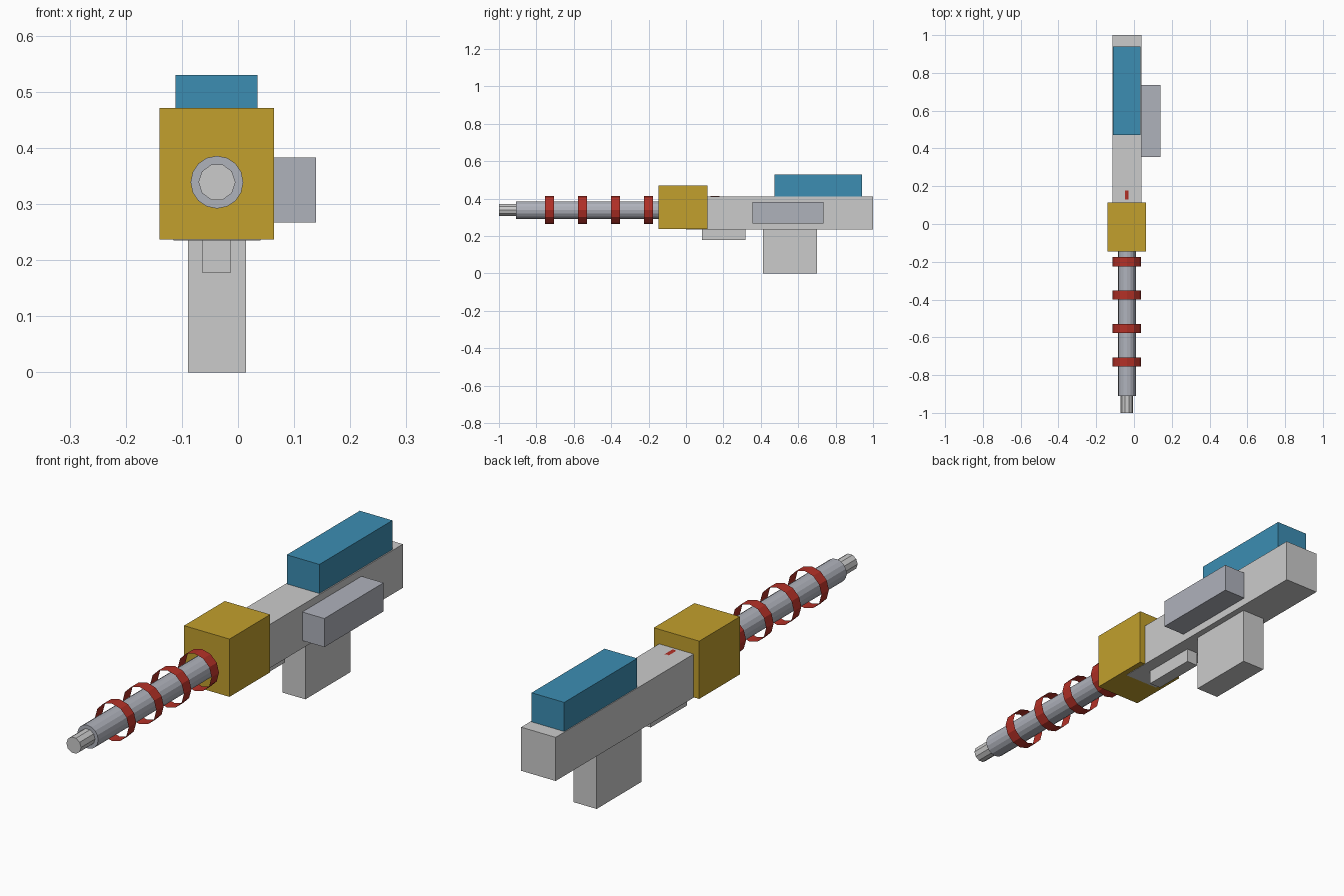
import bpy
import math

if "Cube" in bpy.data.objects:
    bpy.data.objects.remove(bpy.data.objects["Cube"])

AXIS_X, AXIS_Z = -0.0375, 0.339   # barrel axis, runs along y


def material(name, rgb):
    m = bpy.data.materials.new(name)
    m.diffuse_color = (*rgb, 1)
    m.use_nodes = True
    m.node_tree.nodes["Principled BSDF"].inputs["Base Color"].default_value = m.diffuse_color
    return m


YELLOW = material("yellow", (0.54, 0.35, 0.026))
BLUE = material("blue", (0.045, 0.27, 0.45))
RED = material("red", (0.45, 0.03, 0.02))
STEEL = material("steel", (0.43, 0.445, 0.50))


def finish(name, mat):
    ob = bpy.context.object
    ob.name = name
    if mat:
        ob.data.materials.append(mat)
    return ob


def box(name, x, y, z, mat=None):
    """Box from (min, max) pairs."""
    bpy.ops.mesh.primitive_cube_add(
        size=1, location=[sum(p) / 2 for p in (x, y, z)])
    ob = finish(name, mat)
    ob.scale = [p[1] - p[0] for p in (x, y, z)]
    bpy.ops.object.transform_apply(location=False, rotation=False, scale=True)
    return ob


def tube(name, radius, y, sides, mat=None, spin=0.0, fill='NGON'):
    """Cylinder along y on the barrel axis."""
    bpy.ops.mesh.primitive_cylinder_add(
        vertices=sides, radius=radius, depth=y[1] - y[0], end_fill_type=fill,
        location=(AXIS_X, sum(y) / 2, AXIS_Z),
        rotation=(math.pi / 2, spin, 0))
    return finish(name, mat)


# Main body, magazine and small trigger block
box("body", (-0.115, 0.04), (0.0, 1.0), (0.235, 0.412))
box("magazine", (-0.089, 0.014), (0.412, 0.70), (0.0, 0.24))
box("trigger_block", (-0.064, -0.0125), (0.085, 0.318), (0.178, 0.24))

# Coloured housings
box("front_housing", (-0.14, 0.064), (-0.146, 0.115), (0.2365, 0.471), YELLOW)
box("top_cell", (-0.1115, 0.035), (0.472, 0.94), (0.41, 0.53), BLUE)
box("side_box", (0.035, 0.139), (0.355, 0.735), (0.267, 0.383), STEEL)

# Barrel and its ten-sided tip
tube("barrel", 0.047, (-0.91, 0.0), 16, STEEL)
tube("barrel_tip", 0.033, (-1.0, -0.85), 10, spin=math.pi / 2)

# Open coil bands; the last two sit inside the housing and body
for i in range(6):
    y = -0.731 + i * 0.177
    tube(f"coil_band_{i + 1}", 0.0755, (y - 0.024, y + 0.024), 12, RED,
         fill='NOTHING')
